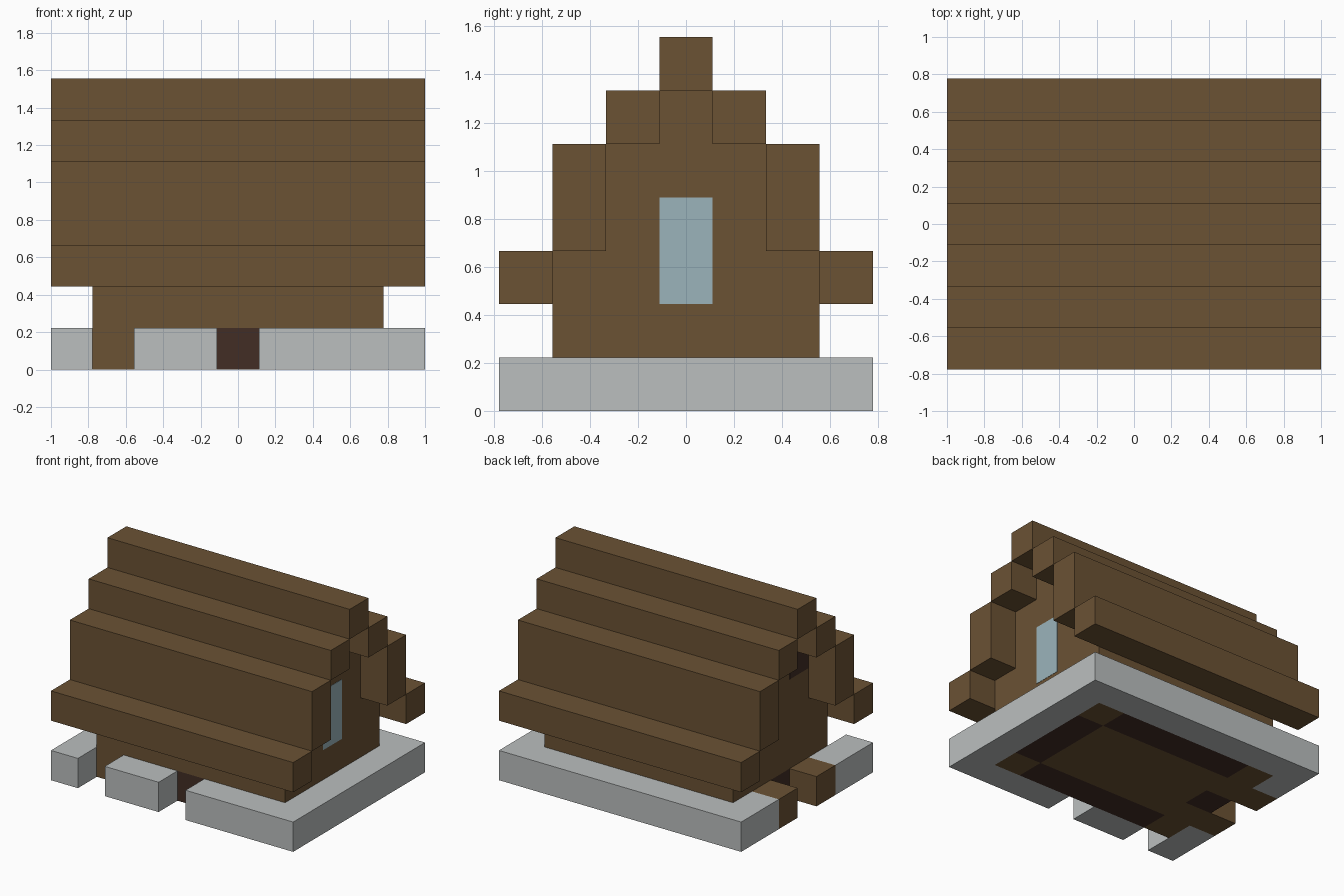
import bpy
import bmesh

if "Cube" in bpy.data.objects:
    bpy.data.objects.remove(bpy.data.objects["Cube"], do_unlink=True)

U = 2 / 9      # edge of one building block
SKIN = 0.004   # thickness of painted plates


def make_material(name, rgb):
    mat = bpy.data.materials.new(name)
    mat.use_nodes = True
    color = (*rgb, 1)
    mat.diffuse_color = color
    mat.node_tree.nodes["Principled BSDF"].inputs["Base Color"].default_value = color
    return mat


WOOD = make_material("brown wood", (0.147, 0.084, 0.034))
DARK = make_material("dark wood", (0.054, 0.026, 0.018))
STONE = make_material("pale stone", (0.497, 0.521, 0.521))
GLASS = make_material("blue glass", (0.328, 0.456, 0.497))


def finish(name, bm, mat):
    bmesh.ops.recalc_face_normals(bm, faces=bm.faces)
    mesh = bpy.data.meshes.new(name)
    bm.to_mesh(mesh)
    bm.free()
    mesh.materials.append(mat)
    obj = bpy.data.objects.new(name, mesh)
    bpy.context.collection.objects.link(obj)
    return obj


def block(name, x, y, z, mat):
    """Box over inclusive ranges of block numbers; x and y count from the centre."""
    spans = [(x[0] - 0.5, x[1] + 0.5), (y[0] - 0.5, y[1] + 0.5), (z[0], z[1] + 1)]
    bm = bmesh.new()
    bmesh.ops.create_cube(bm, size=1)
    for v in bm.verts:
        v.co = [U * ((a + b) / 2 + c * (b - a)) for c, (a, b) in zip(v.co, spans)]
    return finish(name, bm, mat)


def prism(name, half_profile, x0, x1, mat):
    """Mirror a (y, z) half outline and extrude it along x."""
    outline = half_profile + [(-y, z) for y, z in reversed(half_profile)]
    bm = bmesh.new()
    face = bm.faces.new([bm.verts.new((x0 * U, y * U, z * U)) for y, z in outline])
    result = bmesh.ops.extrude_face_region(bm, geom=[face])
    moved = [g for g in result["geom"] if isinstance(g, bmesh.types.BMVert)]
    bmesh.ops.translate(bm, verts=moved, vec=((x1 - x0) * U, 0, 0))
    return finish(name, bm, mat)


# Stone kerb, with gaps at the front and at the entrance
block("kerb_back", (-4, 4), (3, 3), (0, 0), STONE)
block("kerb_left", (4, 4), (-3, 2), (0, 0), STONE)
block("kerb_front_left", (1, 3), (-3, -3), (0, 0), STONE)
block("kerb_front_middle", (-2, -1), (-3, -3), (0, 0), STONE)
block("kerb_right_front", (-4, -4), (-3, -2), (0, 0), STONE)
block("kerb_right_back", (-4, -4), (2, 2), (0, 0), STONE)

# Ground course: floor, corner posts and dark wall planks
block("floor", (-2, 2), (-1, 1), (0, 0), WOOD)
for side, y in (("front", -2), ("back", 2)):
    for end, x in (("right", -3), ("left", 3)):
        block(f"corner_post_{side}_{end}", (x, x), (y, y), (0, 0), WOOD)
    block(f"plank_{side}", (-2, 2), (y, y), (0, 0), DARK)
block("plank_left", (3, 3), (-1, 1), (0, 0), DARK)

# Entrance between two log cheeks
block("entrance_plank", (-3, -3), (0, 0), (0, 0), DARK)
for side, y in (("front", -1), ("back", 1)):
    block(f"entrance_cheek_{side}", (-4, -3), (y, y), (0, 0), WOOD)

# Walls with stepped gables
prism("walls", [(2.5, 1), (2.5, 3), (1.5, 3), (1.5, 5), (0.5, 5), (0.5, 6)],
      -3.5, 3.5, WOOD)

# Stepped roof courses overhanging both gables
for side, s in (("front", -1), ("back", 1)):
    for name, y, z in (("eave", 3, (2, 2)), ("slope", 2, (3, 4)), ("upper", 1, (5, 5))):
        block(f"roof_{name}_{side}", (-4, 4), (s * y, s * y), z, WOOD)
block("roof_ridge", (-4, 4), (0, 0), (6, 6), WOOD)


def gable_plate(name, side, y, z, mat):
    """Thin panel lying on a gable; side is +1 or -1."""
    plate = block(name, (0, 0), (y, y), z, mat)
    for v in plate.data.vertices:
        v.co.x = side * 3.5 * U + v.co.x / U * SKIN


# Window on one gable, dark panels high on the other
gable_plate("window", 1, 0, (2, 3), GLASS)
for side, y in (("front", -1), ("back", 1)):
    gable_plate(f"gable_panel_{side}", -1, y, (4, 4), DARK)
